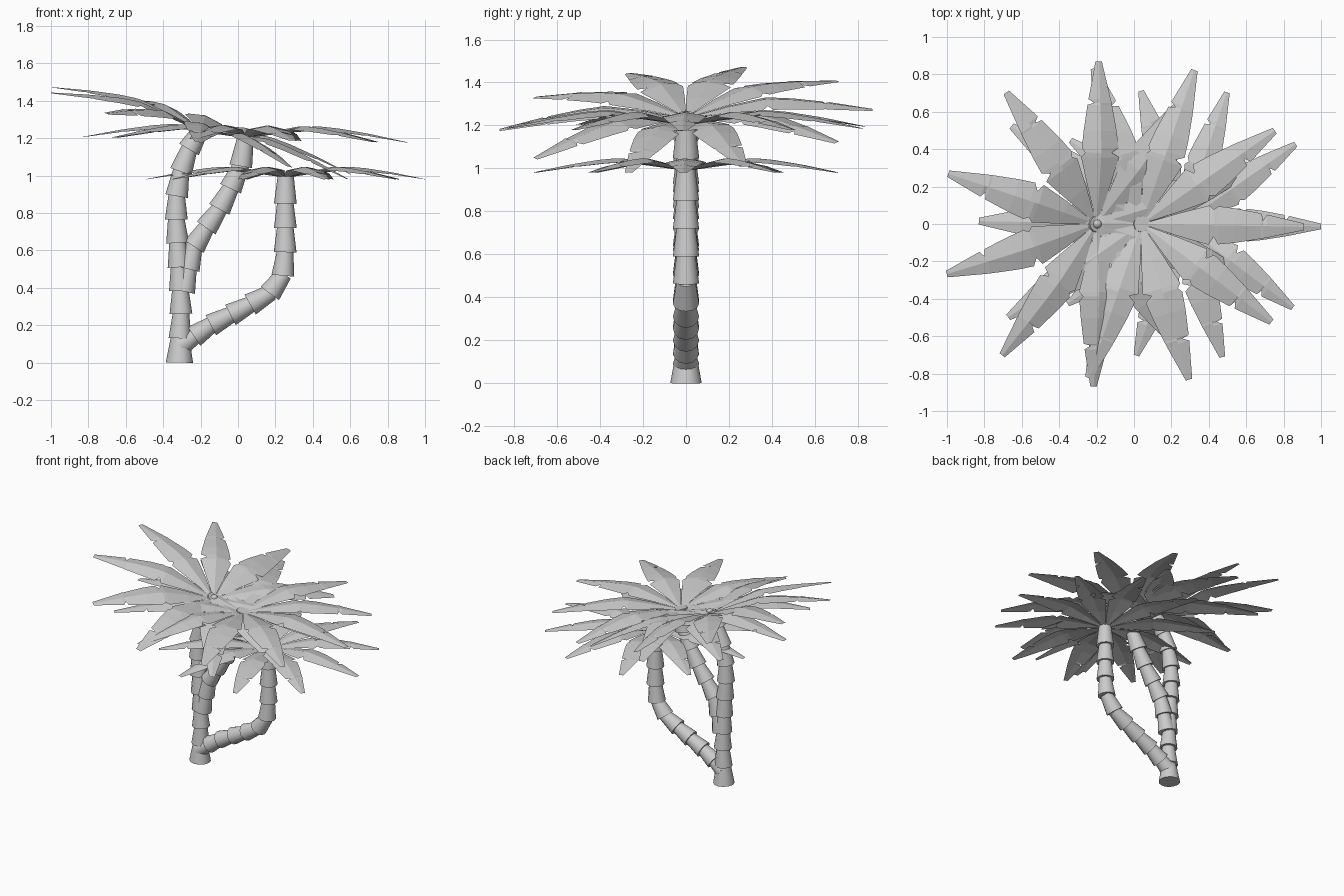
import bpy, bmesh, math
from mathutils import Vector, Matrix, Euler

if "Cube" in bpy.data.objects:
    bpy.data.objects.remove(bpy.data.objects["Cube"])


def make_object(name, bm, smooth=False):
    mesh = bpy.data.meshes.new(name)
    bm.to_mesh(mesh)
    bm.free()
    if smooth:
        for p in mesh.polygons:
            p.use_smooth = True
        mesh.set_sharp_from_angle(angle=math.radians(40))
    ob = bpy.data.objects.new(name, mesh)
    bpy.context.collection.objects.link(ob)
    return ob


def add_cone(bm, a, b, r1, r2, sides=12):
    d = b - a
    rot = Vector((0, 0, 1)).rotation_difference(d).to_matrix().to_4x4()
    bmesh.ops.create_cone(bm, cap_ends=True, segments=sides, radius1=r1, radius2=r2,
                          depth=d.length, matrix=Matrix.Translation((a + b) / 2) @ rot)


# Trunks: stacked tapered segments, each wider at its lower end
def trunk(name, path, flare=False):
    bm = bmesh.new()
    pts = [Vector((x, 0, z)) for x, z in path]
    for i, (a, b) in enumerate(zip(pts, pts[1:])):
        over = (b - a).normalized() * 0.012
        if flare and i == 0:
            add_cone(bm, a, b + over, 0.073, 0.048)
        else:
            add_cone(bm, a, b + over, 0.061, 0.043)
    return make_object(name, bm, True)


trunk("tall_trunk", [(-.313, 0), (-.31, .13), (-.305, .26), (-.308, .385), (-.315, .51),
                     (-.323, .64), (-.33, .765), (-.328, .89), (-.305, 1.02),
                     (-.262, 1.14), (-.205, 1.235)], True)
trunk("middle_trunk", [(-.29, .38), (-.265, .5), (-.235, .62), (-.17, .72),
                       (-.1, .82), (-.04, .93), (.015, 1.05), (.04, 1.2)])
trunk("low_trunk", [(-.31, .09), (-.235, .14), (-.145, .2), (-.04, .255), (.065, .31),
                    (.17, .37), (.24, .465), (.252, .59), (.253, .72), (.253, .85), (.255, .985)])

# Leaf rows: distance, left half width, right half width, rib height, edge drop
LEAF = [(.20, .062, .062, .042, .012),
        (.36, .105, .105, .068, .022),
        (.385, .062, .085, .069, .015),
        (.41, .102, .102, .068, .022),
        (.50, .092, .092, .060, .020),
        (.64, .068, .068, .038, .014),
        (.65, .066, .030, .036, .010),
        (.67, .062, .062, .033, .012),
        (.87, .018, .018, -.008, .002)]


# Crown: ten folded leaves around a hub
def crown(name, hub, scale, offset, tilt):
    bm = bmesh.new()
    for i in range(10):
        ang = math.radians(offset + 36 * i)
        rot = Matrix.Rotation(ang, 4, 'Z')
        side = 1 if i % 2 else -1
        centre = bm.verts.new((0, 0, 0))
        prev = None
        for r, wl, wr, z, drop in LEAF:
            if side < 0:
                wl, wr = wr, wl
            row = [bm.verts.new(rot @ Vector(p)) for p in
                   ((r, -wr, z - drop), (r, 0, z), (r, wl, z - drop))]
            for k in (0, 1):
                if prev:
                    bm.faces.new((prev[k], row[k], row[k + 1], prev[k + 1]))
                else:
                    bm.faces.new((centre, row[k], row[k + 1]))
            prev = row
    ob = make_object(name, bm)
    ob.location = hub
    ob.scale = (scale,) * 3
    ob.rotation_euler = Euler([math.radians(t) for t in tilt])
    return ob


crown("tall_crown", (-.2, 0, 1.235), 1.0, 18, (3.2, 16.2, 0))
crown("middle_crown", (.04, 0, 1.2), 1.0, -1, (0, 1, 0))
crown("low_crown", (.255, 0, .988), .855, -1, (0, 0, 0))

# Small bud on top of the tall crown
bm = bmesh.new()
bmesh.ops.create_icosphere(bm, subdivisions=2, radius=.025,
                           matrix=Matrix.Translation((-.197, 0, 1.242)))
make_object("crown_bud", bm, True)
